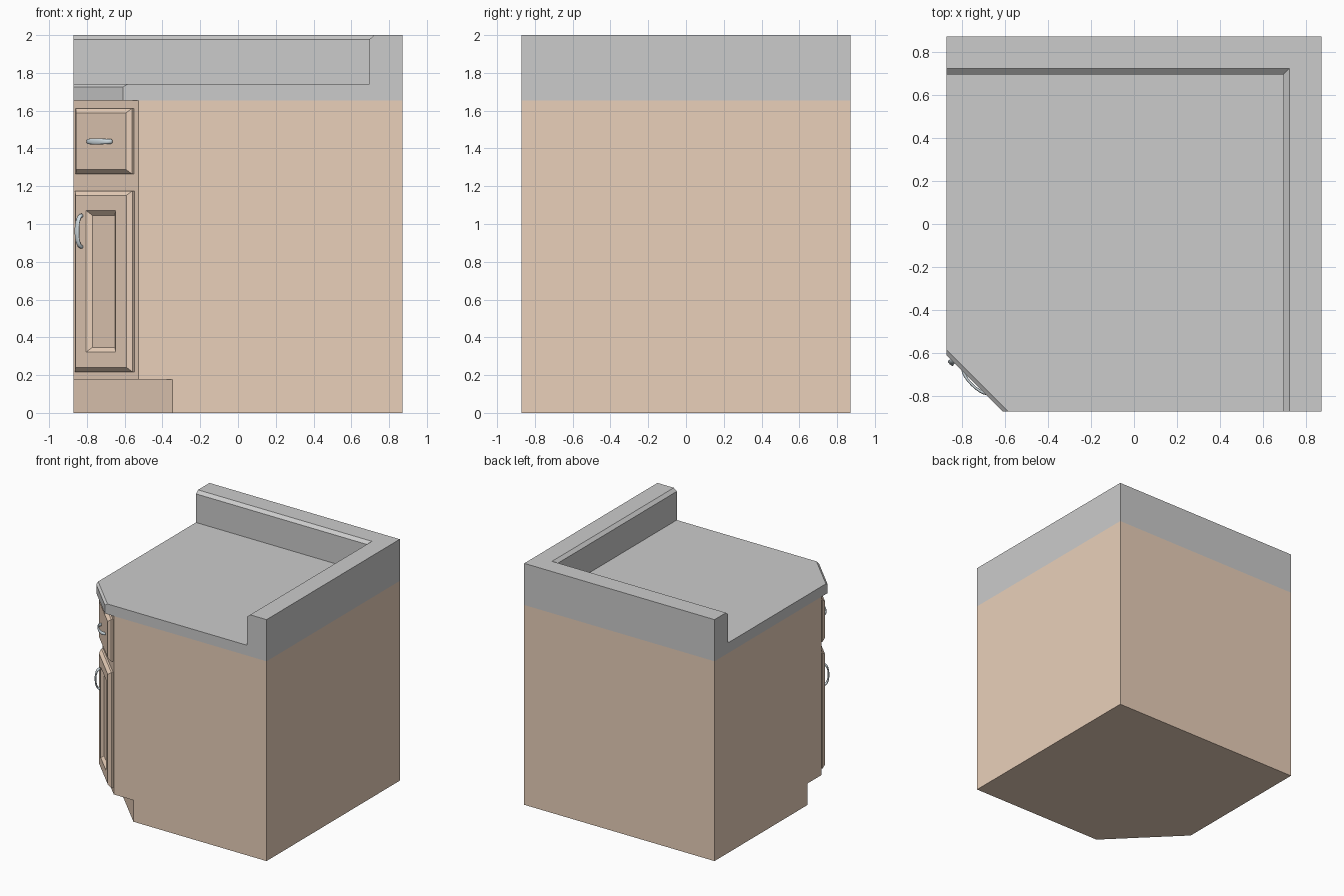
import bpy, bmesh, math

if "Cube" in bpy.data.objects:
    bpy.data.objects.remove(bpy.data.objects["Cube"])

E = 0.872          # half width of the square footprint
FACE = -1.40       # x + y on the diagonal cabinet face
R2 = math.sqrt(2)


def material(name, rgb):
    m = bpy.data.materials.new(name)
    m.diffuse_color = (*rgb, 1)
    m.use_nodes = True
    m.node_tree.nodes["Principled BSDF"].inputs["Base Color"].default_value = m.diffuse_color
    return m


wood = material("wood", (0.82, 0.63, 0.49))
metal = material("handle_metal", (0.62, 0.70, 0.74))


def loft(name, rings, mat=None, smooth=False):
    """Skin a list of equal-length point rings and cap both ends."""
    bm = bmesh.new()
    vs = [[bm.verts.new(p) for p in r] for r in rings]
    n = len(rings[0])
    for a, b in zip(vs, vs[1:]):
        for i in range(n):
            j = (i + 1) % n
            bm.faces.new((a[i], a[j], b[j], b[i]))
    bm.faces.new(vs[0][::-1])
    bm.faces.new(vs[-1])
    bmesh.ops.recalc_face_normals(bm, faces=bm.faces)
    me = bpy.data.meshes.new(name)
    bm.to_mesh(me)
    bm.free()
    ob = bpy.data.objects.new(name, me)
    bpy.context.collection.objects.link(ob)
    if mat:
        me.materials.append(mat)
    if smooth:
        for p in me.polygons:
            p.use_smooth = True
    return ob


def corner_ring(s, z):
    """Square footprint with the front left corner cut along x + y = s."""
    return [(s + E, -E, z), (E, -E, z), (E, E, z), (-E, E, z), (-E, s + E, z)]


def splash_ring(k, z):
    """L-shaped footprint along the back and right walls."""
    return [(-E, k, z), (k, k, z), (k, -E, z), (E, -E, z), (E, E, z), (-E, E, z)]


def on_face(t, z, d):
    """Point on the diagonal face: t sideways, z up, d outwards."""
    s = FACE - d * R2
    return ((s + t * R2) / 2, (s - t * R2) / 2, z)


def panel(name, half, z0, z1, steps):
    """Door or drawer front from (inset, depth) steps."""
    rings = []
    for i, d in steps:
        w = half - i
        rings.append([on_face(-w, z0 + i, d), on_face(w, z0 + i, d),
                      on_face(w, z1 - i, d), on_face(-w, z1 - i, d)])
    loft(name, rings, wood)


def handle(name, t, z, vertical):
    """Bowed strap handle with thicker feet."""
    def place(u, w, d):
        return on_face(t + w, z + u, d) if vertical else on_face(t + u, z + w, d)
    n, m = 16, 12
    path = []
    for i in range(n + 1):
        a = math.pi * i / n
        path.append((-0.083 * math.cos(a), 0.033 + 0.038 * max(0, math.sin(a)) ** 0.8))
    rings = []
    for i, (u, d) in enumerate(path):
        u0, d0 = path[max(i - 1, 0)]
        u1, d1 = path[min(i + 1, n)]
        length = math.hypot(u1 - u0, d1 - d0)
        nu, nd = -(d1 - d0) / length, (u1 - u0) / length
        end = abs(2 * i / n - 1)
        wide, thick = 0.017 - 0.005 * end, 0.006 + 0.005 * end ** 2
        rings.append([place(u + nu * thick * math.sin(b), wide * math.cos(b),
                            d + nd * thick * math.sin(b))
                      for b in (2 * math.pi * k / m for k in range(m))])
    loft(name, rings, metal, True)


# Cabinet body with recessed toe kick
loft("cabinet_body", [corner_ring(-1.22, 0), corner_ring(-1.22, 0.178),
                      corner_ring(FACE, 0.178), corner_ring(FACE, 1.655)], wood)

# Countertop with a chamfered diagonal edge
loft("countertop", [corner_ring(-1.482, 1.655), corner_ring(-1.482, 1.725),
                    corner_ring(-1.457, 1.74)])

# Raised backsplash on two sides
loft("backsplash", [splash_ring(0.695, 1.74), splash_ring(0.695, 1.977),
                    splash_ring(0.722, 2.0)])

# Door, drawer front and their handles
edge = [(0, 0), (0, 0.014), (0.024, 0.037)]
panel("door", 0.215, 0.217, 1.176, edge + [(0.105, 0.037), (0.130, 0.016)])
panel("drawer_front", 0.211, 1.265, 1.612, edge)
handle("door_handle", -0.145, 0.962, True)
handle("drawer_handle", -0.005, 1.437, False)
